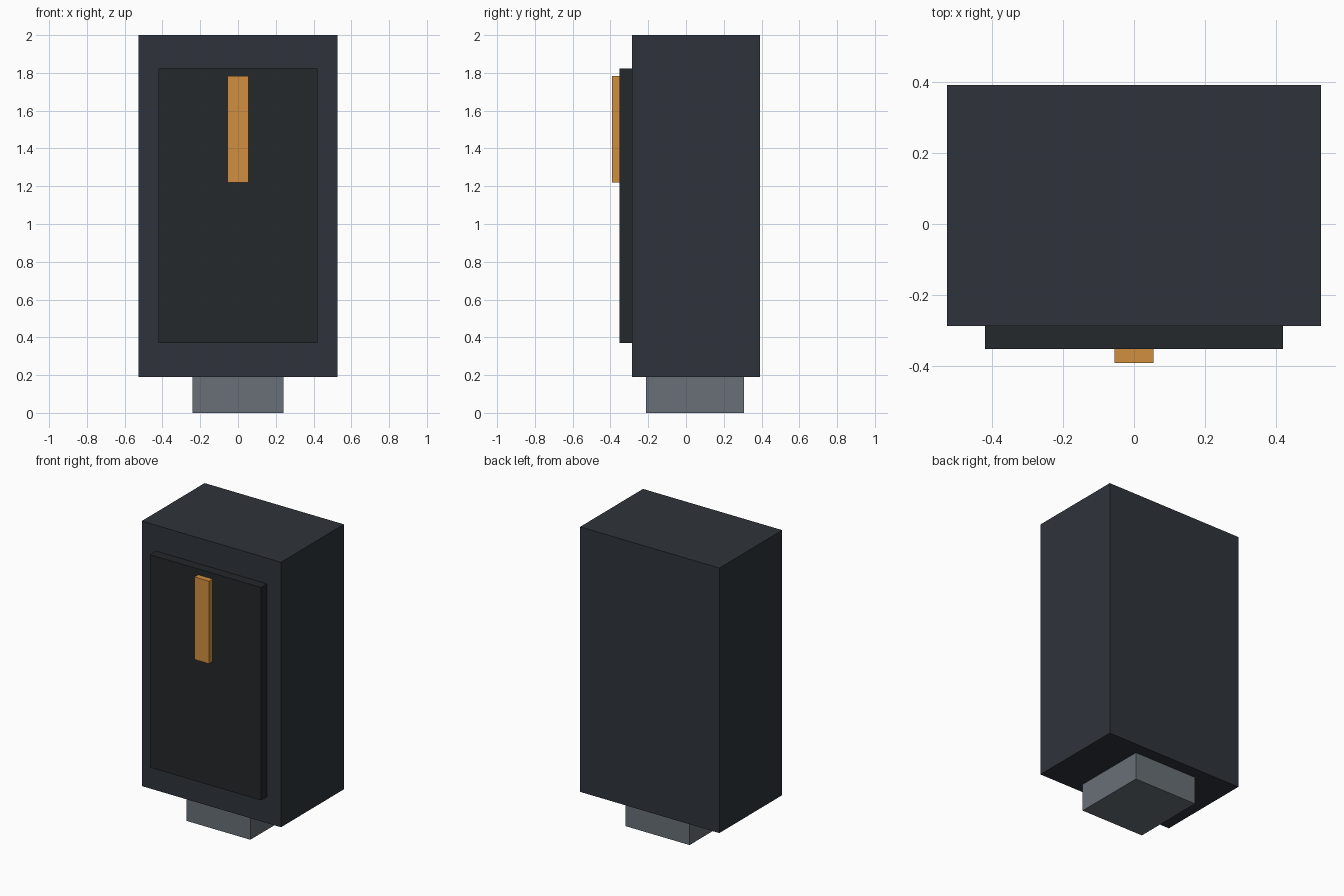
import bpy
import bmesh
from mathutils import Vector

if "Cube" in bpy.data.objects:
    bpy.data.objects.remove(bpy.data.objects["Cube"])


def material(name, rgb):
    mat = bpy.data.materials.new(name)
    mat.diffuse_color = (*rgb, 1.0)
    mat.use_nodes = True
    mat.node_tree.nodes["Principled BSDF"].inputs["Base Color"].default_value = mat.diffuse_color
    return mat


def box(name, half_width, y, z, mat):
    """Flat-faced box, symmetric in x, spanning the given y and z ranges."""
    bm = bmesh.new()
    bmesh.ops.create_cube(bm, size=1.0)
    size = Vector((2 * half_width, y[1] - y[0], z[1] - z[0]))
    centre = Vector((0, sum(y) / 2, sum(z) / 2))
    bmesh.ops.scale(bm, vec=size, verts=bm.verts)
    mesh = bpy.data.meshes.new(name)
    bm.to_mesh(mesh)
    bm.free()
    mesh.materials.append(mat)
    obj = bpy.data.objects.new(name, mesh)
    obj.location = centre
    bpy.context.collection.objects.link(obj)
    return obj


casing = material("dark_casing", (0.028, 0.034, 0.044))
screen = material("dark_panel", (0.017, 0.021, 0.024))
amber = material("amber", (0.63, 0.275, 0.051))
metal = material("grey_metal", (0.138, 0.162, 0.181))

# Main housing
box("housing", 0.526, (-0.287, 0.391), (0.19, 2.0), casing)
# Raised front panel and the amber strip on it
box("front_panel", 0.42, (-0.352, -0.287), (0.37, 1.824), screen)
box("indicator_strip", 0.055, (-0.391, -0.352), (1.22, 1.784), amber)
# Foot below the housing
box("foot", 0.242, (-0.212, 0.307), (0.0, 0.19), metal)
